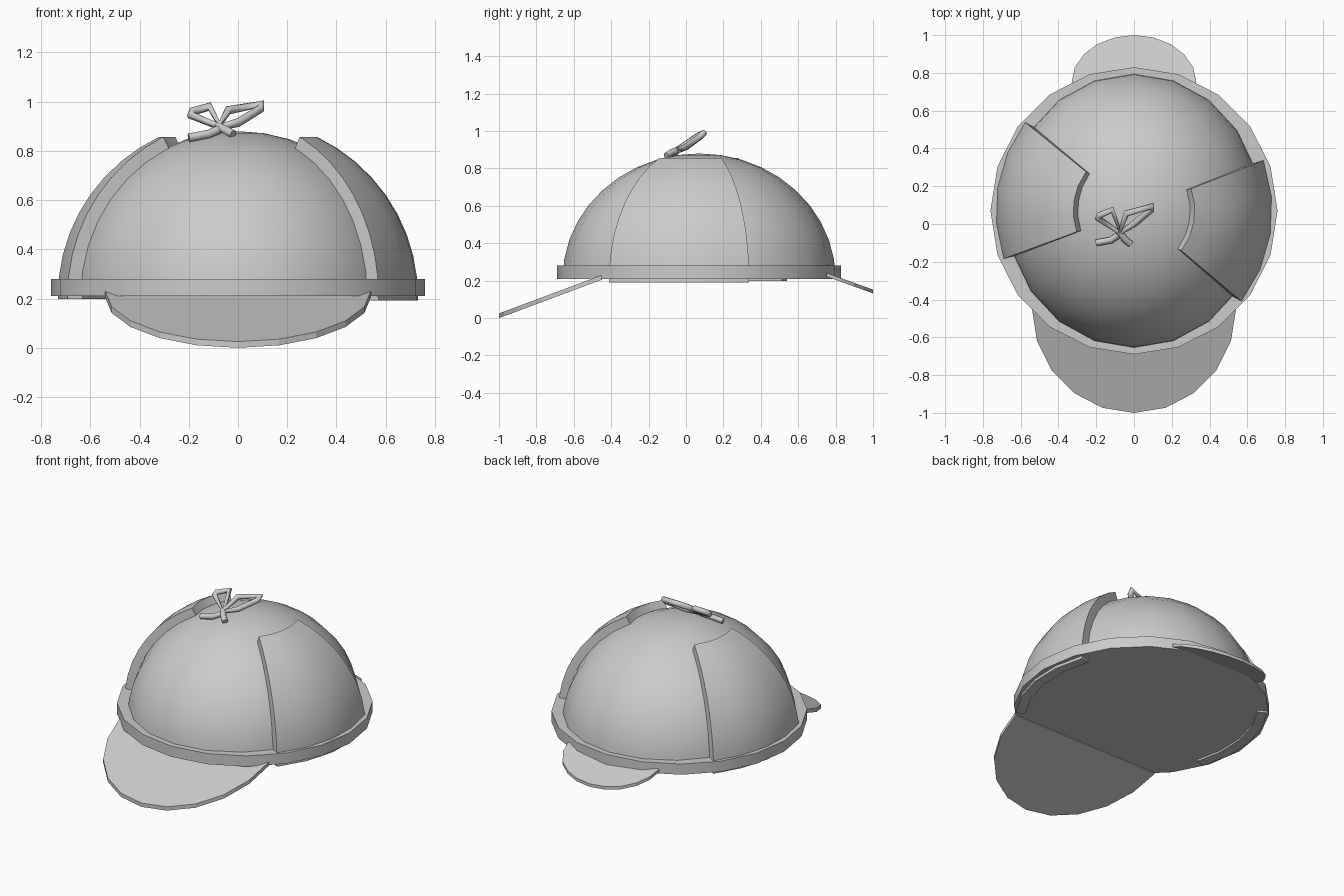
import bpy, bmesh
from math import sin, cos, radians, pi
from mathutils import Vector

if "Cube" in bpy.data.objects:
    bpy.data.objects.remove(bpy.data.objects["Cube"])

C = Vector((0, 0.07, 0.21))  # centre of the crown base
SIDES = 20


def make(name, bm, smooth=True):
    bmesh.ops.recalc_face_normals(bm, faces=bm.faces[:])
    me = bpy.data.meshes.new(name)
    bm.to_mesh(me)
    bm.free()
    ob = bpy.data.objects.new(name, me)
    bpy.context.collection.objects.link(ob)
    if smooth:
        bpy.ops.object.select_all(action='DESELECT')
        ob.select_set(True)
        bpy.context.view_layer.objects.active = ob
        bpy.ops.object.shade_smooth_by_angle(angle=radians(30))
    return ob


def on_ellipsoid(r, az, el):
    return C + Vector((r[0] * cos(el) * cos(az), r[1] * cos(el) * sin(az), r[2] * sin(el)))


# Crown: half ellipsoid closed underneath
bm = bmesh.new()
R = (0.68, 0.73, 0.67)
rings = []
for j in range(10):
    el = radians(9 * j)
    rings.append([bm.verts.new(on_ellipsoid(R, pi / 2 + 2 * pi * i / SIDES, el)) for i in range(SIDES)])
top = bm.verts.new(on_ellipsoid(R, 0, pi / 2))
for i in range(SIDES):
    k = (i + 1) % SIDES
    for a, b in zip(rings, rings[1:]):
        bm.faces.new((a[i], a[k], b[k], b[i]))
    bm.faces.new((rings[-1][i], rings[-1][k], top))
bm.faces.new(rings[0][::-1])
make("crown", bm)

# Band: square-section ring around the crown
bm = bmesh.new()
section = ((0.76, 0.76, 0.21), (0.76, 0.76, 0.28), (0.665, 0.715, 0.28), (0.665, 0.715, 0.21))
loops = []
for i in range(SIDES):
    a = pi / 2 + 2 * pi * i / SIDES
    loops.append([bm.verts.new((rx * cos(a), C.y + ry * sin(a), z)) for rx, ry, z in section])
for i in range(SIDES):
    p, q = loops[i], loops[(i + 1) % SIDES]
    for s in range(4):
        t = (s + 1) % 4
        bm.faces.new((p[s], q[s], q[t], p[t]))
make("band", bm)


# Ear flaps: thick curved panels lying over the crown
def ear_flap(name, start, end, low):
    bm = bmesh.new()
    cols, rows = 4, 9
    layers = []
    for r in ((0.735, 0.765, 0.72), (0.67, 0.72, 0.66)):
        layers.append([[bm.verts.new(on_ellipsoid(r, radians(start + (end - start) * i / cols),
                                                  radians(low + (64 - low) * j / rows)))
                        for i in range(cols + 1)] for j in range(rows + 1)])
    o, n = layers
    for j in range(rows):
        for i in range(cols):
            for g in layers:
                bm.faces.new((g[j][i], g[j][i + 1], g[j + 1][i + 1], g[j + 1][i]))
        for i in (0, cols):
            bm.faces.new((o[j][i], o[j + 1][i], n[j + 1][i], n[j][i]))
    for i in range(cols):
        for j in (0, rows):
            bm.faces.new((o[j][i], o[j][i + 1], n[j][i + 1], n[j][i]))
    make(name, bm)


ear_flap("right_ear_flap", -39, 20.5, -1.5)
ear_flap("left_ear_flap", 142, 199.5, -1)


# Brims: tilted half-ellipse plates
def brim(name, rx, y0, y1, z0, z1, thick):
    bm = bmesh.new()
    vs = []
    for i in range(11):
        a = pi * i / 10
        vs.append(bm.verts.new((rx * cos(a), y0 + (y1 - y0) * sin(a), z0 + (z1 - z0) * sin(a))))
    f = bm.faces.new(vs)
    ext = bmesh.ops.extrude_face_region(bm, geom=[f])
    bmesh.ops.translate(bm, vec=(0, 0, -thick),
                        verts=[v for v in ext["geom"] if isinstance(v, bmesh.types.BMVert)])
    make(name, bm, False)


brim("front_brim", 0.54, -0.45, -1.0, 0.23, 0.025, 0.025)
brim("back_brim", 0.33, 0.75, 1.0, 0.242, 0.152, 0.02)


# Bow: tubes for two loops and two tails
def tube(name, pts, closed=False):
    cu = bpy.data.curves.new(name, 'CURVE')
    cu.dimensions = '3D'
    cu.bevel_depth = 0.018
    cu.bevel_resolution = 2
    cu.use_fill_caps = True
    sp = cu.splines.new('POLY')
    sp.points.add(len(pts) - 1)
    for p, c in zip(sp.points, pts):
        p.co = (*c, 1)
    sp.use_cyclic_u = closed
    bpy.context.collection.objects.link(bpy.data.objects.new(name, cu))


tube("bow_right_loop", [(-0.08, -0.05, 0.895), (-0.04, 0.055, 0.965), (0.095, 0.095, 0.99),
                        (0.09, 0.075, 0.97), (0.0, 0.0, 0.915)], True)
tube("bow_left_loop", [(-0.07, -0.05, 0.895), (-0.19, 0.03, 0.945), (-0.185, 0.045, 0.96),
                       (-0.115, 0.075, 0.98)], True)
tube("bow_left_tail", [(-0.07, -0.05, 0.89), (-0.12, -0.085, 0.868), (-0.2, -0.1, 0.853)])
tube("bow_right_tail", [(-0.08, -0.04, 0.9), (-0.05, -0.08, 0.885), (-0.02, -0.105, 0.868)])
